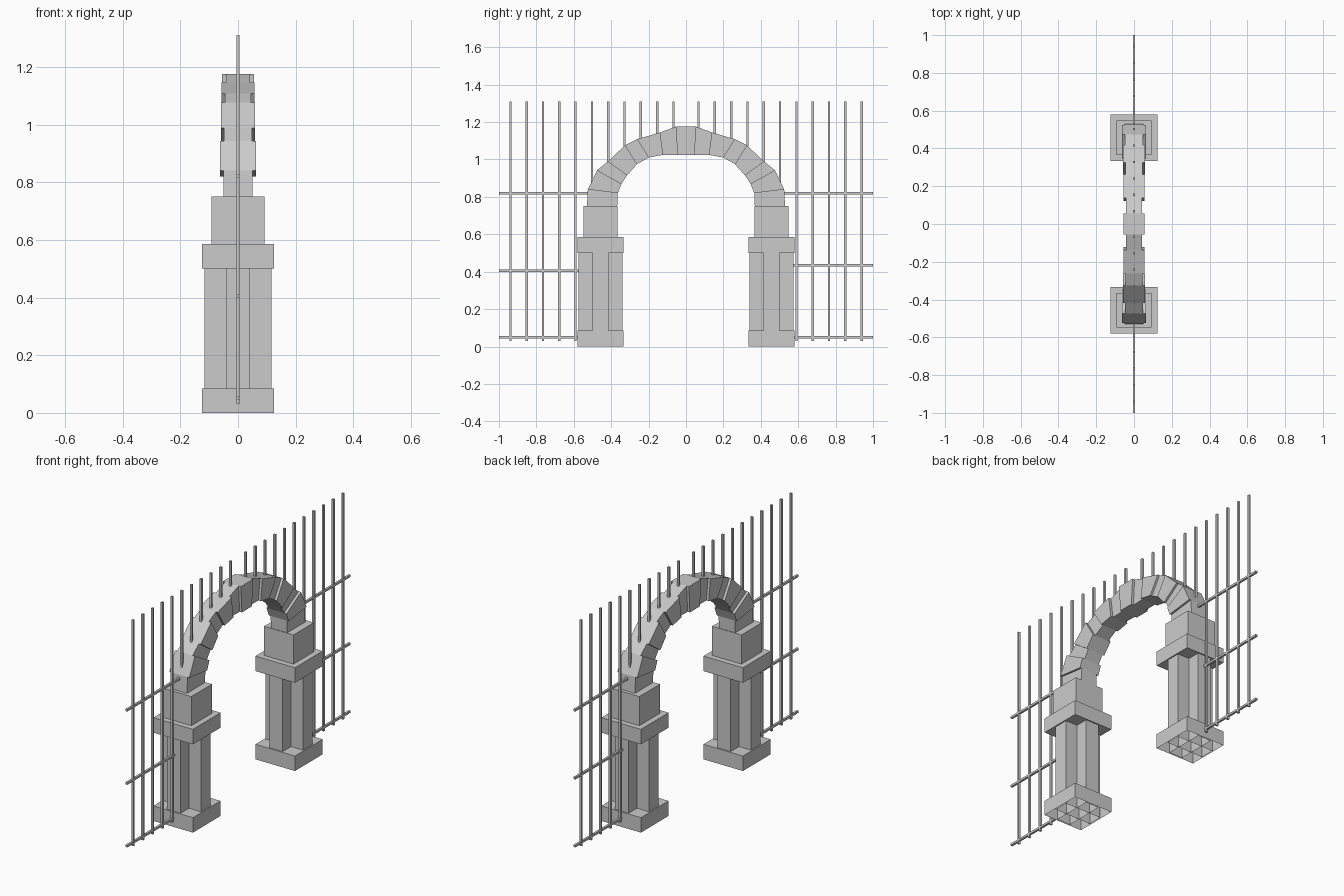
import bpy, bmesh

if "Cube" in bpy.data.objects:
    bpy.data.objects.remove(bpy.data.objects["Cube"], do_unlink=True)

stone = bpy.data.materials.new("grey stone")
stone.use_nodes = True
GREY = (0.6, 0.6, 0.6, 1)
stone.diffuse_color = GREY
stone.node_tree.nodes["Principled BSDF"].inputs["Base Color"].default_value = GREY


def finish(name, bm):
    bmesh.ops.recalc_face_normals(bm, faces=bm.faces)
    mesh = bpy.data.meshes.new(name)
    bm.to_mesh(mesh)
    bm.free()
    mesh.materials.append(stone)
    ob = bpy.data.objects.new(name, mesh)
    bpy.context.collection.objects.link(ob)
    return ob


def prism(bm, outline, half_x, cap=True):
    """Extrude a (y, z) outline symmetrically along x."""
    a = [bm.verts.new((-half_x, y, z)) for y, z in outline]
    b = [bm.verts.new((half_x, y, z)) for y, z in outline]
    n = len(outline)
    for i in range(n):
        j = (i + 1) % n
        bm.faces.new((a[i], a[j], b[j], b[i]))
    bm.faces.new(a)
    bm.faces.new(b)


def box(bm, half_x, y0, y1, z0, z1, open_bottom=False):
    before = set(bm.faces)
    prism(bm, [(y0, z0), (y1, z0), (y1, z1), (y0, z1)], half_x)
    if open_bottom:
        low = [f for f in bm.faces if f not in before
               and all(abs(v.co.z - z0) < 1e-5 for v in f.verts)]
        bmesh.ops.delete(bm, geom=low, context='FACES_ONLY')


def block(name, *args, **kw):
    bm = bmesh.new()
    box(bm, *args, **kw)
    return finish(name, bm)


# Pillars: hollow plinth, cross-shaped shaft, cap and upper block
PILLAR_Y = 0.457
for side, s in (("back", 1), ("front", -1)):
    c = s * PILLAR_Y

    def around(name, hx, hy, z0, z1, **kw):
        block(f"{side}_{name}", hx, c - hy, c + hy, z0, z1, **kw)

    around("plinth", 0.124, 0.124, 0, 0.085, open_bottom=True)
    around("shaft_wide", 0.117, 0.042, 0, 0.51, open_bottom=True)
    around("shaft_deep", 0.042, 0.117, 0, 0.51, open_bottom=True)
    around("cap", 0.124, 0.124, 0.5, 0.585)
    around("upper_block", 0.092, 0.092, 0.58, 0.75)

# Arch: joints from the keystone down to the pillar, inner and outer ends
inner = [(.045, 1.025), (.122, 1.025), (.2, 1.01), (.262, .975),
         (.315, .915), (.345, .87), (.365, .82), (.368, .745)]
outer = [(.055, 1.175), (.138, 1.145), (.262, 1.108), (.325, 1.077),
         (.418, .988), (.475, .943), (.525, .84), (.53, .745)]
block_outline = [(-inner[0][0], inner[0][1]), inner[0],
                 outer[0], (-outer[0][0], outer[0][1])]
bm = bmesh.new()
prism(bm, block_outline, 0.056)
finish("keystone", bm)
for side, s in (("back", 1), ("front", -1)):
    for i in range(len(inner) - 1):
        wide = i % 2
        half = (0.055 if wide else 0.042) + 0.0015 * i
        quad = [inner[i], inner[i + 1], outer[i + 1], outer[i]]
        bm = bmesh.new()
        prism(bm, [(s * y, z) for y, z in quad], half)
        finish(f"{side}_arch_stone_{i + 1}", bm)

# Fence: upright bars, the middle ones rising from the arch
R = 0.006


def arch_height(y):
    for (ya, za), (yb, zb) in zip(outer, outer[1:]):
        if ya <= y <= yb:
            return za + (zb - za) * (y - ya) / (yb - ya)
    return None


for side, s in (("back", 1), ("front", -1)):
    for k in range(11):
        y = 0.067 + 0.0872 * k
        top = arch_height(y)
        foot = 0.03 if top is None else top - 0.04
        block(f"{side}_bar_{k + 1}", R, s * y - R, s * y + R, foot, 1.31)
    # Horizontal rails running out from the pillars
    middle = 0.435 if s > 0 else 0.405
    for name, z, start in (("bottom", 0.05, 0.57), ("middle", middle, 0.565),
                           ("top", 0.82, 0.51)):
        y0, y1 = sorted((s * start, s * 1.0))
        block(f"{side}_{name}_rail", R, y0, y1, z - R, z + R)
